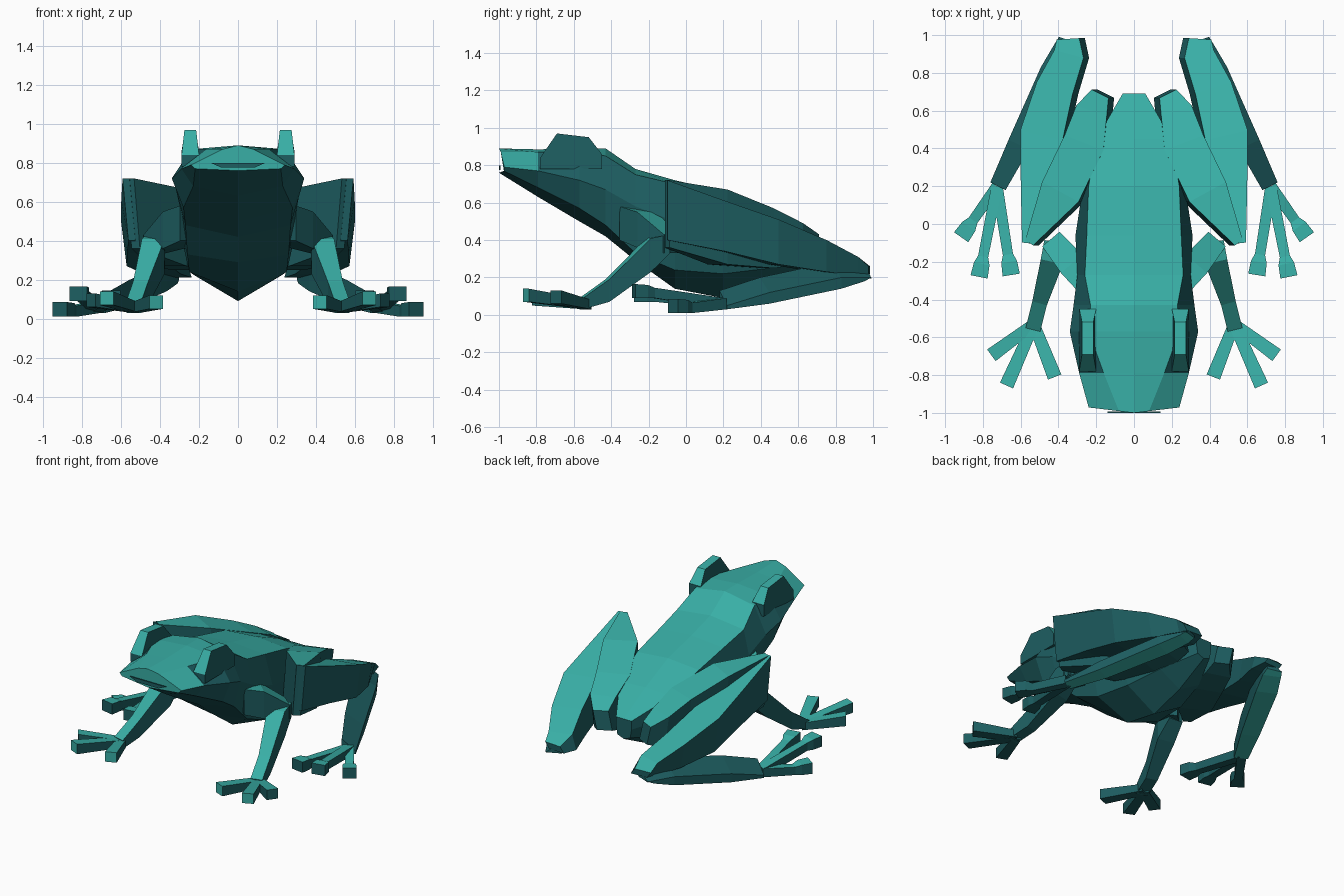
import bpy
import bmesh
from mathutils import Vector

cube = bpy.data.objects.get("Cube")
if cube:
    bpy.data.objects.remove(cube, do_unlink=True)


def make_material(name, color):
    mat = bpy.data.materials.new(name)
    mat.use_nodes = True
    mat.diffuse_color = color
    mat.node_tree.nodes["Principled BSDF"].inputs["Base Color"].default_value = color
    return mat


light_teal = make_material("light teal back", (0.04, 0.425, 0.38, 1))
dark_teal = make_material("dark teal sides", (0.0125, 0.112, 0.12, 1))


def loft(name, rings, mirror=False):
    """Skin equal-sized rings into a closed mesh, light on top and dark elsewhere."""
    bm = bmesh.new()
    loops = [[bm.verts.new(p) for p in ring] for ring in rings]
    for a, b in zip(loops, loops[1:]):
        for i in range(len(a)):
            j = (i + 1) % len(a)
            bm.faces.new((a[i], a[j], b[j], b[i]))
    bm.faces.new(loops[0])
    bm.faces.new(loops[-1])
    bmesh.ops.recalc_face_normals(bm, faces=bm.faces)
    for face in bm.faces:
        face.normal_update()
        face.material_index = 0 if face.normal.z > 0.54 else 1
    mesh = bpy.data.meshes.new(name)
    mesh.materials.append(light_teal)
    mesh.materials.append(dark_teal)
    bm.to_mesh(mesh)
    bm.free()
    obj = bpy.data.objects.new(name, mesh)
    bpy.context.collection.objects.link(obj)
    if mirror:
        obj.modifiers.new("Mirror", 'MIRROR')
    return obj


def limb(name, stations, tilt=0, lean=0):
    """Four-sided limb through (x, y, bottom z, top z, half width) stations.
    Tilt rolls the top face; lean moves the underside towards the body."""
    rings = []
    for i, (x, y, low, high, w) in enumerate(stations):
        a = stations[max(i - 1, 0)]
        b = stations[min(i + 1, len(stations) - 1)]
        side = Vector((b[1] - a[1], a[0] - b[0], 0)).normalized() * w
        mid = Vector((x, y, 0))
        rings.append([mid + side * s + Vector((dx, 0, z)) for s, z, dx in
                      ((-1, low, -lean), (1, low, -lean), (1, high + tilt, 0), (-1, high - tilt, 0))])
    return loft(name, rings, mirror=True)


# Body: y, top centre z, top edge x/z, side x/z, lower edge x/z, belly z, bow of the front
sections = [
    (-1.0, .89, .08, .87, .24, .79, .22, .77, .76, .12),
    (-0.79, .885, .16, .87, .29, .77, .23, .68, .63, 0),
    (-0.57, .89, .24, .87, .34, .72, .28, .57, .50, 0),
    (-0.43, .89, .23, .85, .32, .67, .27, .48, .42, 0),
    (-0.27, .78, .26, .75, .30, .58, .26, .33, .29, 0),
    (-0.06, .72, .25, .70, .31, .50, .25, .24, .14, 0),
    (0.20, .66, .24, .64, .27, .45, .22, .22, .09, 0),
    (0.45, .55, .20, .54, .20, .40, .16, .25, .16, 0),
    (0.69, .42, .06, .42, .06, .36, .05, .30, .28, 0),
]
rings = []
for y, top, tx, tz, sx, sz, lx, lz, belly, bow in sections:
    half = [(tx, tz), (sx, sz), (lx, lz)]
    outline = [(0, top)] + half + [(0, belly)] + [(-x, z) for x, z in reversed(half)]
    rings.append([(x, y + bow * abs(x), z) for x, z in outline])
body = loft("body", rings)

# Light snout front, dark cheeks below the eyes
for face in body.data.polygons:
    if face.center.y < -.95:
        face.material_index = 0
    elif face.center.y > -.78 and abs(face.center.x) > .2:
        face.material_index = 1

# Mouth: thin dark plate on the snout
mouth = loft("mouth", [[(x, y, .80), (x * .6, y, .775), (-x * .6, y, .775), (-x, y, .80)]
                       for x, y in ((.14, -.992), (.14, -1.0))])
for face in mouth.data.polygons:
    face.material_index = 1

# Eye ridges: side profile swept across x
profile = [(-.78, .78, 0), (-.78, .84, 0), (-.69, .97, 1), (-.52, .95, 1), (-.45, .86, 0), (-.45, .78, 0)]
loft("eye_ridges", [[(x + lift * up, y, z) for y, z, up in profile]
                    for x, lift in ((.20, .015), (.29, -.015))], mirror=True)

# Front legs
limb("upper_arms", [(.24, -.30, .40, .58, .08), (.33, -.21, .36, .55, .075),
                    (.44, -.08, .33, .43, .06)])
limb("forearms", [(.425, -.09, .33, .43, .05), (.435, -.20, .23, .41, .06),
                  (.50, -.42, .07, .19, .04), (.535, -.56, .03, .09, .04)])
for label, x, y, low in (("outer", .755, -.695, .06), ("middle", .675, -.855, .07), ("inner", .42, -.81, .05)):
    finger = limb(label + "_fingers", [(.53, -.53, .03, .08, .03),
                                       (x, y, low, low + .07, .038)])
    # Light fingertips on the forward-pointing fingers
    if label != "outer":
        for face in finger.data.polygons:
            if face.center.y < -.8:
                face.material_index = 0

# Hind legs: thigh runs forward to the knee, shank back to the ankle
limb("thighs", [(.555, -.10, .36, .72, .025), (.39, .17, .27, .67, .11),
                (.265, .43, .25, .57, .11), (.225, .60, .27, .49, .085),
                (.18, .69, .30, .43, .05)], lean=.03)
limb("shanks", [(.575, -.10, .40, .72, .018), (.54, .20, .34, .61, .06),
                (.49, .47, .27, .51, .115), (.42, .72, .23, .40, .10),
                (.345, .90, .21, .31, .08), (.35, .98, .22, .26, .06)], lean=.03)
limb("lower_legs", [(.35, .975, .20, .235, .05), (.365, .93, .18, .24, .06),
                    (.43, .80, .14, .24, .07), (.61, .42, .06, .16, .06),
                    (.72, .20, .03, .09, .045)], tilt=.04)

# Hind toes with squared pads
for label, x, y, low in (("outer", .915, -.07, .01), ("middle", .82, -.28, .09), ("inner", .65, -.27, .07)):
    start = Vector((.725, .20))
    tip = Vector((x, y))
    back = (start - tip).normalized()
    limb(label + "_toes", [(*start, .03, .09, .03),
                           (*(tip + back * .11), low, low + .055, .027),
                           (*(tip + back * .07), low, low + .07, .042),
                           (*tip, low, low + .075, .046)])
